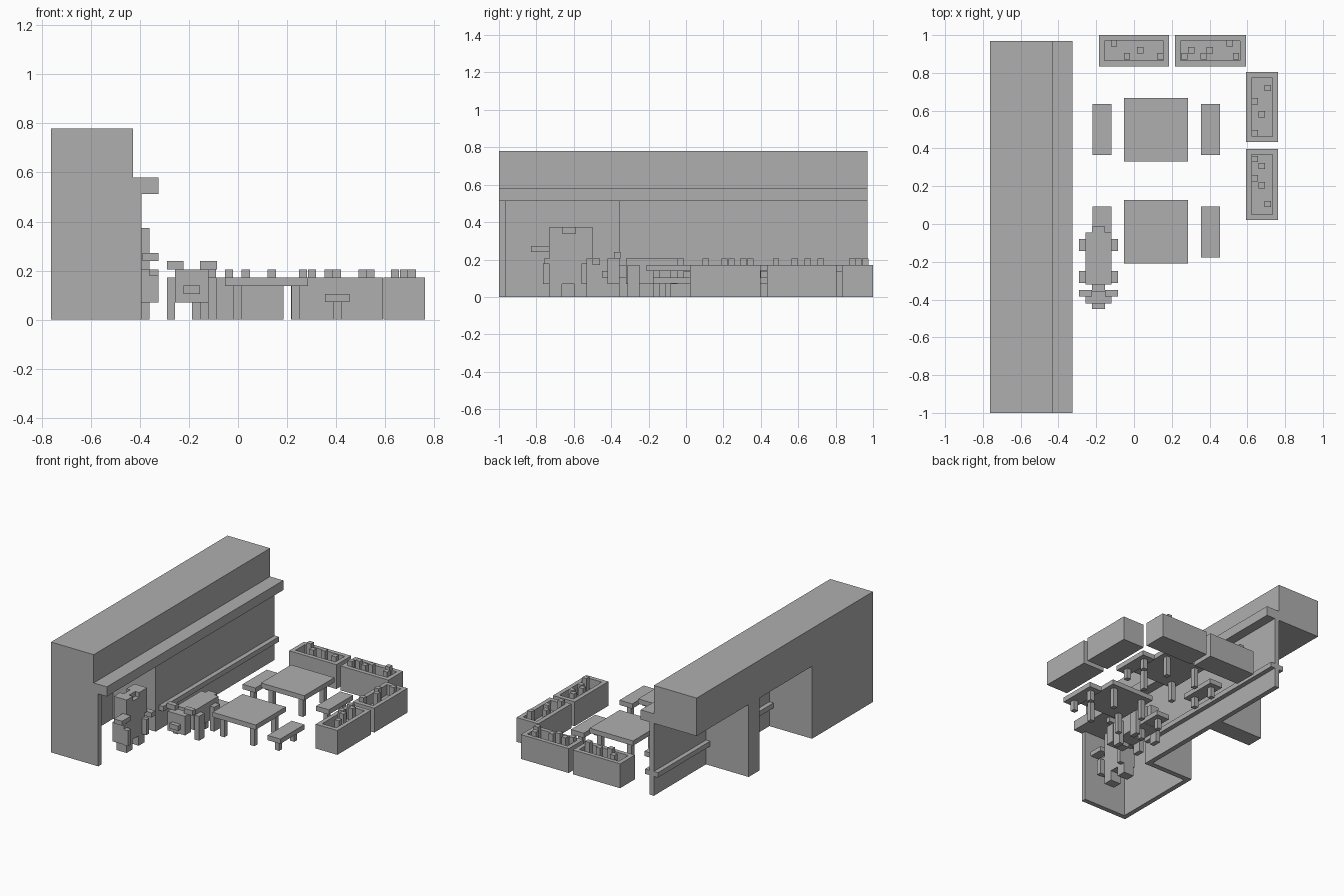
import bpy, bmesh

old = bpy.data.objects.get("Cube")
if old:
    bpy.data.objects.remove(old)

GREY = (0.43, 0.43, 0.43, 1)
grey = bpy.data.materials.new("plain_grey")
grey.use_nodes = True
grey.diffuse_color = GREY
grey.node_tree.nodes["Principled BSDF"].inputs["Base Color"].default_value = GREY

U = 0.034  # block size


def blocks(name, boxes):
    """One object made of boxes given as (x0, x1, y0, y1, z0, z1)."""
    bm = bmesh.new()
    for x0, x1, y0, y1, z0, z1 in boxes:
        for v in bmesh.ops.create_cube(bm, size=1)["verts"]:
            v.co.x = x1 if v.co.x > 0 else x0
            v.co.y = y1 if v.co.y > 0 else y0
            v.co.z = z1 if v.co.z > 0 else z0
    mesh = bpy.data.meshes.new(name)
    bm.to_mesh(mesh)
    bm.free()
    mesh.materials.append(grey)
    obj = bpy.data.objects.new(name, mesh)
    bpy.context.collection.objects.link(obj)
    return obj


# Stall building
BACK, FRONT, WALL = -0.762, -0.393, -0.428
S, N = -1.0, 0.97
EAVE = 0.512
blocks("upper_storey", [(BACK, WALL, S, N, EAVE, 0.78)])
blocks("awning", [(WALL, -0.325, S, N, EAVE, 0.58)])
blocks("room_walls", [
    (BACK, FRONT, S, S + U, 0, EAVE),
    (BACK, BACK + U, S + U, -0.358, 0, EAVE),
    (BACK, FRONT, -0.358, -0.32, 0, EAVE)])
blocks("shop_front_wall", [(WALL, FRONT, -0.32, N, 0, EAVE)])
blocks("partition", [(BACK, WALL, 0.265, 0.388, 0, EAVE)])
blocks("counter_shelf", [(-0.46, -0.36, -0.32, N, 0.137, 0.172)])


# Tables and benches
def table(name, x0, x1, y0, y1, top, legs_x):
    boxes = [(x0, x1, y0, y1, top - U, top)]
    for lx in legs_x:
        for ly in (y0 + U, y1 - 2 * U):
            boxes.append((lx, lx + U, ly, ly + U, 0, top - U))
    blocks(name, boxes)


for row, y in (("back", 0.5), ("front", -0.042)):
    table(row + "_table", -0.053, 0.286, y - 0.168, y + 0.168, 0.172,
          (-0.018, 0.218))
    for side, x in (("right", -0.17), ("left", 0.405)):
        table(f"{row}_{side}_bench", x - 0.05, x + 0.05, y - 0.135, y + 0.135,
              0.105, (x - U / 2,))


# Planters with sprouts
def planter(name, x0, x1, y0, y1, sprouts):
    t, soil, top = 0.03, 0.1, 0.172
    boxes = [(x0, x1, y0, y1, 0, soil),
             (x0, x1, y0, y0 + t, soil, top), (x0, x1, y1 - t, y1, soil, top),
             (x0, x0 + t, y0 + t, y1 - t, soil, top),
             (x1 - t, x1, y0 + t, y1 - t, soil, top)]
    blocks(name, boxes)
    h = U / 2
    blocks(name + "_sprouts", [(x - h, x + h, y - h, y + h, soil, 0.205)
                               for x, y in sprouts])


planter("back_planter_right", -0.185, 0.185, 0.835, 1,
        [(-0.106, 0.958), (0.032, 0.92), (-0.037, 0.888), (0.138, 0.888)])
planter("back_planter_left", 0.217, 0.592, 0.835, 1,
        [(0.508, 0.958), (0.302, 0.92), (0.402, 0.92), (0.265, 0.888),
         (0.37, 0.888), (0.54, 0.888)])
planter("side_planter_back", 0.593, 0.762, 0.434, 0.804,
        [(0.709, 0.72), (0.64, 0.65), (0.677, 0.582), (0.64, 0.481)])
planter("side_planter_front", 0.593, 0.762, 0.021, 0.397,
        [(0.64, 0.344), (0.677, 0.307), (0.64, 0.243), (0.677, 0.206),
         (0.709, 0.106)])

# Blocky animal in front of the tables, symmetric about its own middle
MID = -0.188


def centred(half, y0, y1, z0, z1):
    return (MID - half, MID + half, y0, y1, z0, z1)


blocks("animal_body", [centred(2 * U, -0.32, -0.045, 0.07, 0.205),
                       centred(U, -0.045, -0.012, 0.105, 0.205),
                       centred(U, -0.355, -0.32, 0.105, 0.172)])
blocks("animal_head", [centred(2 * U, -0.42, -0.355, 0.07, 0.205),
                       centred(U, -0.45, -0.42, 0.105, 0.139)])
limbs, horns = [], []
for s in (-1, 1):
    a, b = sorted((MID + s * 2 * U, MID + s * 3 * U))
    for y in (-0.312, -0.143):
        limbs.append((a, b, y, y + 0.063, 0, 0.172))
    a, b = sorted((MID + s * U, MID + s * 3 * U))
    horns.append((a, b, -0.385, -0.35, 0.205, 0.24))
blocks("animal_legs", limbs)
blocks("animal_horns", horns)

# Blocky figure standing in the room
blocks("figure_head", [(-0.46, -0.36, -0.73, -0.5, 0.205, 0.34),
                       (-0.46, -0.36, -0.73, -0.66, 0.34, 0.374),
                       (-0.46, -0.36, -0.59, -0.5, 0.34, 0.374),
                       (-0.43, -0.39, -0.66, -0.59, 0.34, 0.374)])
blocks("figure_body", [(-0.45, -0.36, -0.76, -0.53, 0.07, 0.205)])
blocks("figure_arms", [(-0.39, -0.325, -0.83, -0.73, 0.24, 0.272),
                       (-0.39, -0.325, -0.5, -0.46, 0.172, 0.205),
                       (-0.36, -0.325, -0.765, -0.73, 0.07, 0.18),
                       (-0.36, -0.325, -0.56, -0.53, 0.07, 0.18)])
blocks("figure_feet", [(-0.44, -0.36, y, y + 0.066, 0, 0.07)
                       for y in (-0.73, -0.595)])
